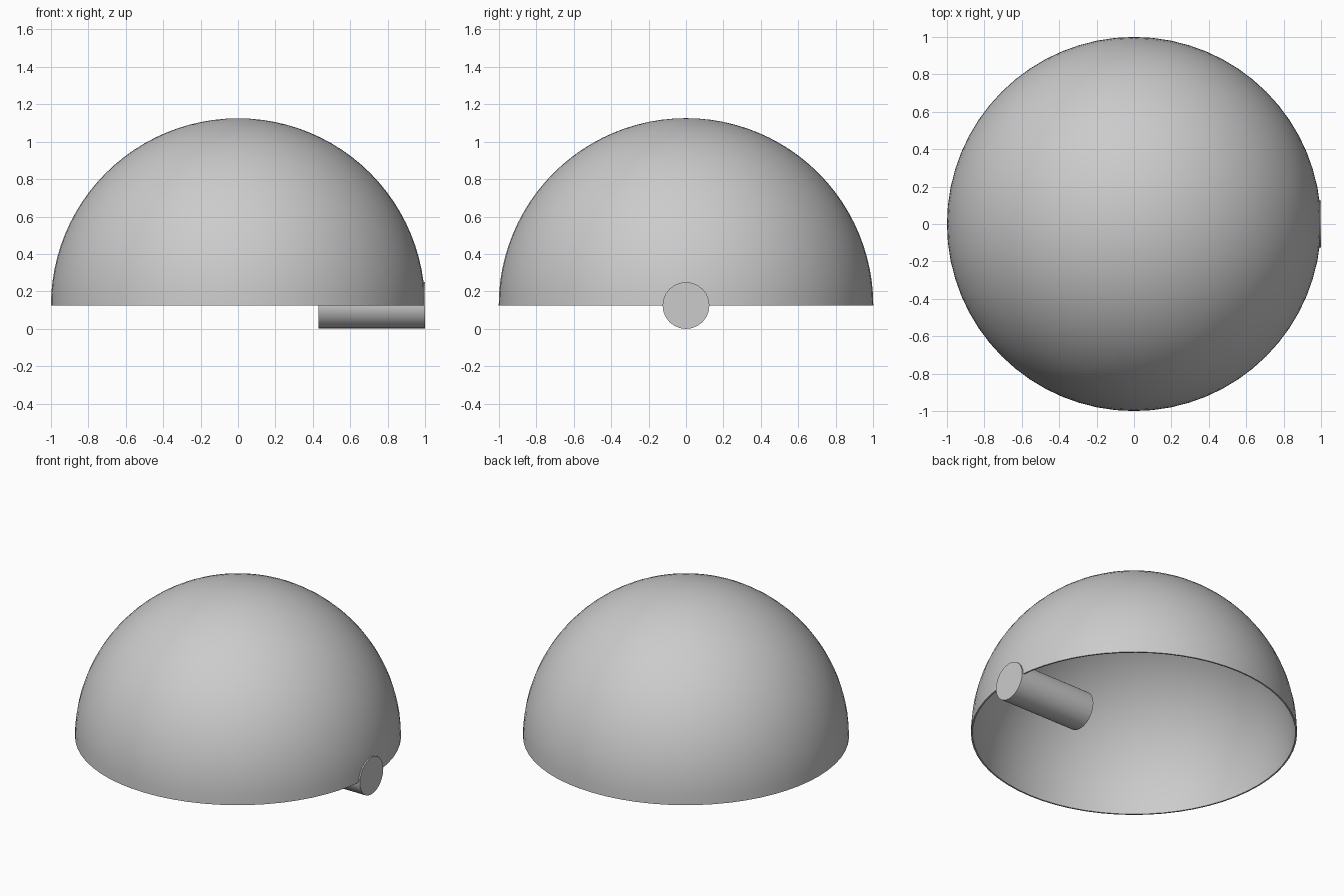
import bpy, bmesh, math
from mathutils import Matrix

cube = bpy.data.objects.get("Cube")
if cube:
    bpy.data.objects.remove(cube, do_unlink=True)

grey = bpy.data.materials.new("plain grey")
grey.use_nodes = True
colour = (0.6, 0.6, 0.6, 1)
grey.diffuse_color = colour
grey.node_tree.nodes["Principled BSDF"].inputs["Base Color"].default_value = colour

PEG_RADIUS = 0.125
DOME_RADIUS = 1.0
SHELL = 0.01


def finish(bm, name):
    bmesh.ops.recalc_face_normals(bm, faces=bm.faces)
    mesh = bpy.data.meshes.new(name)
    bm.to_mesh(mesh)
    bm.free()
    mesh.materials.append(grey)
    obj = bpy.data.objects.new(name, mesh)
    bpy.context.collection.objects.link(obj)
    bpy.ops.object.select_all(action="DESELECT")
    obj.select_set(True)
    bpy.context.view_layer.objects.active = obj
    bpy.ops.object.shade_smooth_by_angle(angle=math.radians(40))
    return obj


# Hollow dome: a thin quarter-circle profile spun about the vertical axis
bm = bmesh.new()
rings = 24
outer = [bm.verts.new((r * math.cos(a), 0, PEG_RADIUS + r * math.sin(a)))
         for r in (DOME_RADIUS,)
         for a in (math.pi / 2 * i / rings for i in range(rings + 1))]
inner_radius = DOME_RADIUS - SHELL
inner = [bm.verts.new((inner_radius * math.cos(a), 0, PEG_RADIUS + inner_radius * math.sin(a)))
         for a in (math.pi / 2 * i / rings for i in range(rings + 1))]
path = outer[::-1] + inner
edges = [bm.edges.new(pair) for pair in zip(path, path[1:])]
bmesh.ops.spin(bm, geom=path + edges, cent=(0, 0, 0), axis=(0, 0, 1),
               angle=math.tau, steps=64, use_merge=True)
bmesh.ops.remove_doubles(bm, verts=bm.verts, dist=0.0005)
finish(bm, "dome_shell")

# Round peg through the rim, pointing out to the left
inner_end, outer_end = 0.43, 1.0
bm = bmesh.new()
place = Matrix.Translation(((inner_end + outer_end) / 2, 0, PEG_RADIUS)) @ Matrix.Rotation(math.pi / 2, 4, "Y")
bmesh.ops.create_cone(bm, cap_ends=True, segments=24, radius1=PEG_RADIUS,
                      radius2=PEG_RADIUS, depth=outer_end - inner_end, matrix=place)
finish(bm, "side_peg")
